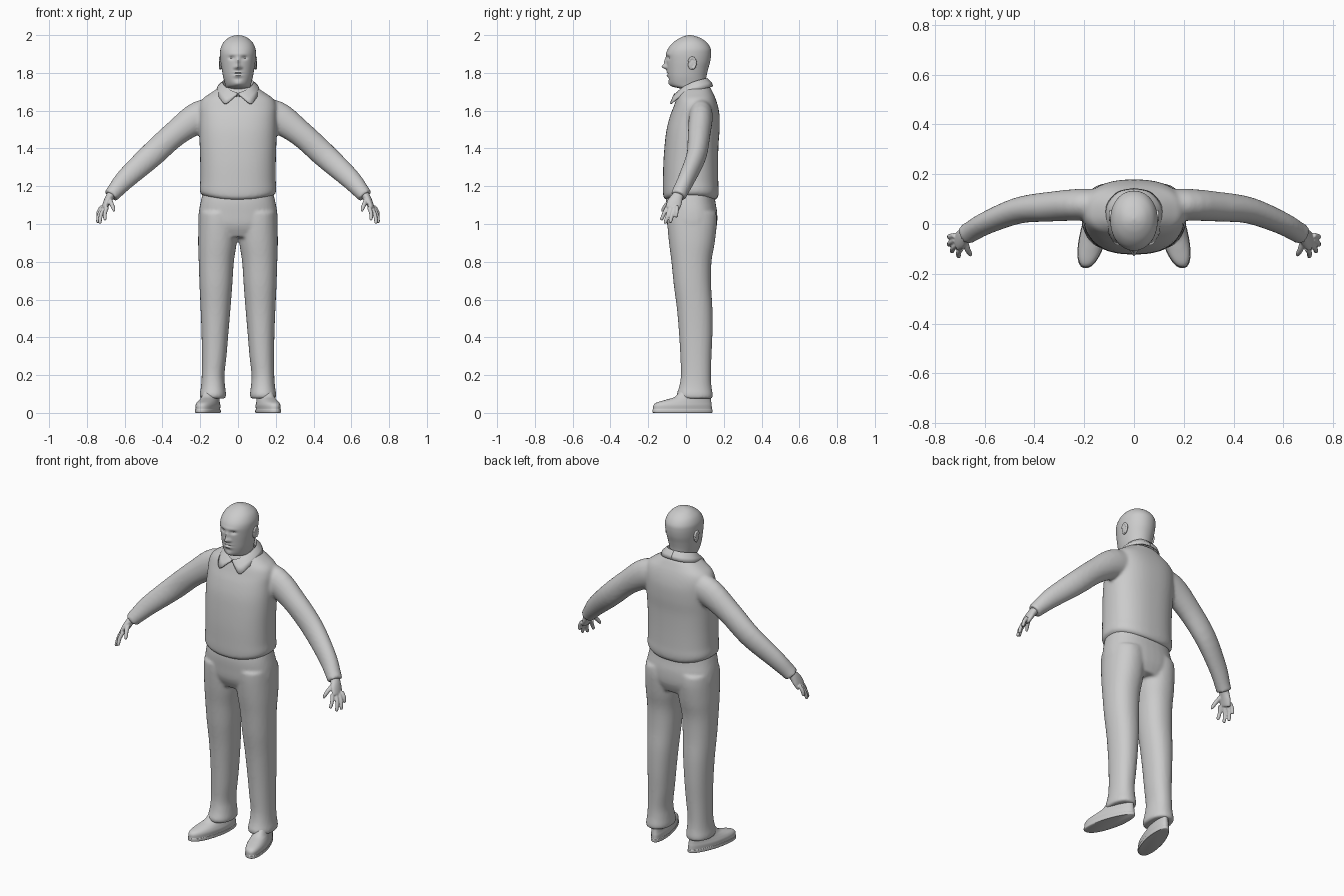
import bpy, bmesh, math
from mathutils import Vector, Matrix

GREY = bpy.data.materials.new("clay_grey")
GREY.diffuse_color = (0.6, 0.6, 0.6, 1)


def finish(bm, name, voxel=0, smooth=0, angle=50):
    """Turn a bmesh into a smooth object, optionally fusing its pieces."""
    bmesh.ops.recalc_face_normals(bm, faces=bm.faces)
    me = bpy.data.meshes.new(name)
    bm.to_mesh(me)
    bm.free()
    me.materials.append(GREY)
    ob = bpy.data.objects.new(name, me)
    bpy.context.collection.objects.link(ob)
    bpy.ops.object.select_all(action='DESELECT')
    ob.select_set(True)
    bpy.context.view_layer.objects.active = ob
    if voxel:
        r = ob.modifiers.new("fuse", 'REMESH')
        r.mode, r.voxel_size, r.use_smooth_shade = 'VOXEL', voxel, True
        s = ob.modifiers.new("soften", 'SMOOTH')
        s.factor, s.iterations = 0.5, smooth
    else:
        bpy.ops.object.shade_smooth_by_angle(angle=math.radians(angle))
    return ob


def spline(secs, steps):
    """Catmull-Rom interpolation of section tuples."""
    out = []
    for i in range(len(secs) - 1):
        a, b, c, d = (secs[max(i - 1, 0)], secs[i], secs[i + 1],
                      secs[min(i + 2, len(secs) - 1)])
        for k in range(steps):
            t = k / steps
            out.append([0.5 * (2 * q + (r - p) * t + (2 * p - 5 * q + 4 * r - s) * t * t
                               + (3 * q - p - 3 * r + s) * t ** 3)
                        for p, q, r, s in zip(a, b, c, d)])
    return out + [list(secs[-1])]


def skin(bm, rings):
    """Bridge closed rings of points and cap both ends."""
    vs = [[bm.verts.new(p) for p in ring] for ring in rings]
    n = len(vs[0])
    for a, b in zip(vs, vs[1:]):
        for j in range(n):
            bm.faces.new((a[j], a[(j + 1) % n], b[(j + 1) % n], b[j]))
    bm.faces.new(vs[0])
    bm.faces.new(vs[-1])


def oval(n, p):
    for j in range(n):
        a = 2 * math.pi * j / n
        c, s = math.cos(a), math.sin(a)
        yield (math.copysign(abs(c) ** (2 / p), c), math.copysign(abs(s) ** (2 / p), s))


def stack(bm, secs, p=2.0, n=40, steps=4, warp=None):
    """Horizontal sections: (z, centre x, half width, front y, back y)."""
    rings = []
    for z, cx, rx, y0, y1 in spline(secs, steps):
        ring = [Vector((cx + rx * u, (y0 + y1) / 2 + (y1 - y0) / 2 * v, z)) for u, v in oval(n, p)]
        rings.append([warp(q) for q in ring] if warp else ring)
    skin(bm, rings)


def tube(bm, secs, side=1, n=24, steps=4):
    """Limb along a path: (x, y, z, depth radius, height radius)."""
    pts = spline(secs, steps)
    rings = []
    for i, (x, y, z, ru, rv) in enumerate(pts):
        t = (Vector(pts[min(i + 1, len(pts) - 1)][:3]) - Vector(pts[max(i - 1, 0)][:3])).normalized()
        u = Vector((0, 1, 0))
        u = (u - t * u.dot(t)).normalized()
        v = t.cross(u)
        ring = [Vector((x, y, z)) + u * ru * a + v * rv * b for a, b in oval(n, 2)]
        rings.append([Vector((q.x * side, q.y, q.z)) for q in ring])
    skin(bm, rings)


def ball(bm, loc, size, rot=0):
    m = Matrix.Translation(loc) @ Matrix.Rotation(rot, 4, 'X') @ Matrix.Diagonal((*size, 1))
    bmesh.ops.create_uvsphere(bm, u_segments=20, v_segments=12, radius=1, matrix=m)


# Sweater: body and sleeves fused together
def hem_curve(q):
    low = max(0, 1 - (q.z - 1.12) / 0.12)
    q.z += 0.03 * low * (q.x / 0.2) ** 2
    return q


bm = bmesh.new()
stack(bm, [(1.125, 0, .185, -.10, .155), (1.14, 0, .2, -.118, .168), (1.17, 0, .203, -.122, .173),
           (1.22, 0, .2, -.122, .171), (1.32, 0, .2, -.12, .17), (1.42, 0, .203, -.113, .172),
           (1.5, 0, .205, -.103, .178), (1.57, 0, .205, -.085, .178), (1.62, 0, .205, -.066, .17),
           (1.66, 0, .19, -.052, .158), (1.69, 0, .15, -.04, .145), (1.72, 0, .105, -.025, .13),
           (1.735, 0, .08, -.015, .115)], p=2.4, n=56, warp=hem_curve)
for s in (1, -1):
    tube(bm, [(.08, .075, 1.585, .06, .08), (.2, .078, 1.568, .064, .085), (.33, .07, 1.48, .06, .069),
              (.46, .055, 1.362, .053, .066), (.59, .005, 1.243, .045, .055),
              (.655, -.031, 1.17, .042, .043), (.673, -.041, 1.148, .043, .041)], s)
finish(bm, "sweater", 0.009, 5)

# Trousers: hips and two legs fused together
bm = bmesh.new()
stack(bm, [(.93, 0, .17, -.07, .14), (.99, 0, .208, -.098, .163), (1.06, 0, .208, -.105, .165),
           (1.12, 0, .197, -.107, .155), (1.17, 0, .185, -.1, .15)], p=2.4)
for s in (1, -1):
    stack(bm, [(.075, s * .133, .066, -.04, .138), (.095, s * .133, .07, -.05, .142),
               (.14, s * .132, .064, -.036, .135), (.2, s * .132, .06, -.027, .132),
               (.3, s * .126, .065, -.03, .135), (.42, s * .122, .071, -.037, .14),
               (.55, s * .119, .079, -.048, .14), (.68, s * .117, .087, -.065, .133),
               (.8, s * .115, .093, -.077, .135), (.9, s * .109, .102, -.09, .152),
               (1.0, s * .105, .104, -.099, .163), (1.06, s * .105, .1, -.1, .16)], p=2.2)
finish(bm, "trousers", 0.009, 4)

# Head and neck: stacked sections with soft facial relief (x, z, width, height, depth)
RELIEF = [(0, 1.832, .013, .012, .026), (0, 1.858, .009, .02, .013), (0, 1.9, .05, .01, .003),
          (.034, 1.88, .015, .009, -.011), (-.034, 1.88, .015, .009, -.011),
          (0, 1.803, .022, .005, .006), (0, 1.786, .02, .005, .006), (0, 1.795, .026, .003, -.006),
          (0, 1.768, .02, .007, -.004), (0, 1.742, .02, .012, .006),
          (.017, 1.828, .007, .007, .006), (-.017, 1.828, .007, .007, .006)]


def face(q):
    if q.y < 0 and q.z > 1.725:
        q.y -= sum(d * math.exp(-((q.x - x) / w) ** 2 - ((q.z - z) / h) ** 2)
                   for x, z, w, h, d in RELIEF)
    return q


bm = bmesh.new()
stack(bm, [(1.64, 0, .07, -.035, .1), (1.69, 0, .066, -.03, .1), (1.715, 0, .064, -.028, .103),
           (1.727, 0, .066, -.07, .104), (1.745, 0, .07, -.088, .105), (1.78, 0, .079, -.096, .108),
           (1.82, 0, .086, -.1, .117), (1.86, 0, .092, -.103, .128), (1.9, 0, .095, -.104, .133),
           (1.93, 0, .092, -.094, .13), (1.96, 0, .078, -.069, .111), (1.983, 0, .054, -.036, .08),
           (1.995, 0, .03, -.007, .048), (2.0, 0, .004, .015, .025)], p=2.1, n=96, steps=7, warp=face)
finish(bm, "head")

# Eyes and ears
for s, side in ((1, "left"), (-1, "right")):
    bm = bmesh.new()
    ball(bm, (s * .034, -.078, 1.879), (.013, .012, .008))
    finish(bm, side + "_eye")
    bm = bmesh.new()
    ball(bm, (s * .09, .032, 1.85), (.009, .021, .034), -.2)
    for k in range(9):
        a = math.radians(-70 + 28 * k)
        ball(bm, (s * .095, .033 + .018 * math.cos(a), 1.852 + .028 * math.sin(a)), (.007, .007, .008))
    finish(bm, side + "_ear", 0.003, 4)

# Shirt collar: folded band ending in two front points
path = [((.0, .114, 1.768), (.0, .14, 1.728)), ((.045, .105, 1.767), (.062, .127, 1.724)),
        ((.078, .065, 1.757), (.105, .08, 1.714)), ((.082, .025, 1.743), (.112, .02, 1.698)),
        ((.066, -.015, 1.722), (.095, -.045, 1.665)), ((.035, -.04, 1.703), (.064, -.082, 1.636)),
        ((.004, -.052, 1.69), (.006, -.056, 1.684))]
band = spline([a + b for a, b in path], 4)
for s, side in ((1, "left"), (-1, "right")):
    bm = bmesh.new()
    rows = []
    for r in band:
        top, low = Vector((s * r[0], *r[1:3])), Vector((s * r[3], *r[4:]))
        mid = (top + low) / 2 + Vector((s * r[0], r[1] - .03, 0)).normalized() * .006
        inner = Vector((top.x * .85, .03 + (top.y - .03) * .85, top.z - .03))
        rows.append([bm.verts.new(p) for p in (inner, top, mid, low)])
    for a, b in zip(rows, rows[1:]):
        for j in range(3):
            bm.faces.new((a[j], a[j + 1], b[j + 1], b[j]))
    ob = finish(bm, side + "_collar", angle=60)
    m = ob.modifiers.new("thickness", 'SOLIDIFY')
    m.thickness, m.offset = .008, 0

# Hands: palm, four fingers and thumb fused together
TIPS = [((.693, -.098, 1.09), (.704, -.132, 1.02)), ((.708, -.082, 1.085), (.732, -.112, 1.002)),
        ((.717, -.064, 1.085), (.744, -.084, 1.006)), ((.72, -.046, 1.093), (.743, -.053, 1.035))]
for s, side in ((1, "left"), (-1, "right")):
    bm = bmesh.new()
    tube(bm, [(.655, -.032, 1.175, .03, .024), (.678, -.046, 1.145, .031, .022),
              (.694, -.06, 1.115, .039, .019), (.707, -.071, 1.085, .037, .015),
              (.71, -.074, 1.077, .03, .01)], s)
    for a, b in TIPS:
        a, b = Vector(a), Vector(b)
        k = (a + b) / 2 + Vector((.006, 0, .002))
        tube(bm, [(*a, .011, .011), (*k, .0105, .0105), (*b.lerp(k, .15), .009, .009),
                  (*b, .004, .004)], s, n=14)
    tube(bm, [(.682, -.06, 1.135, .014, .014), (.67, -.098, 1.108, .012, .012),
              (.66, -.118, 1.083, .01, .01), (.656, -.127, 1.066, .005, .005)], s, n=14)
    finish(bm, side + "_hand", 0.004, 3)

# Shoes: stacked outlines, toes turned outward
for s, side in ((1, "left"), (-1, "right")):
    def splay(q):
        heel = 1 - .22 * max(0, q.y) / .14
        return Vector((s * (.152 + q.x * heel - .24 * q.y), q.y, q.z))
    bm = bmesh.new()
    stack(bm, [(0, 0, .053, -.172, .136), (.004, 0, .056, -.177, .14), (.016, 0, .056, -.177, .14),
               (.02, 0, .053, -.174, .137), (.04, 0, .054, -.172, .136), (.055, 0, .05, -.155, .134),
               (.07, 0, .045, -.105, .132), (.085, 0, .042, -.06, .13), (.12, 0, .036, -.025, .115)],
          p=2.3, warp=splay)
    finish(bm, side + "_shoe", angle=40)
